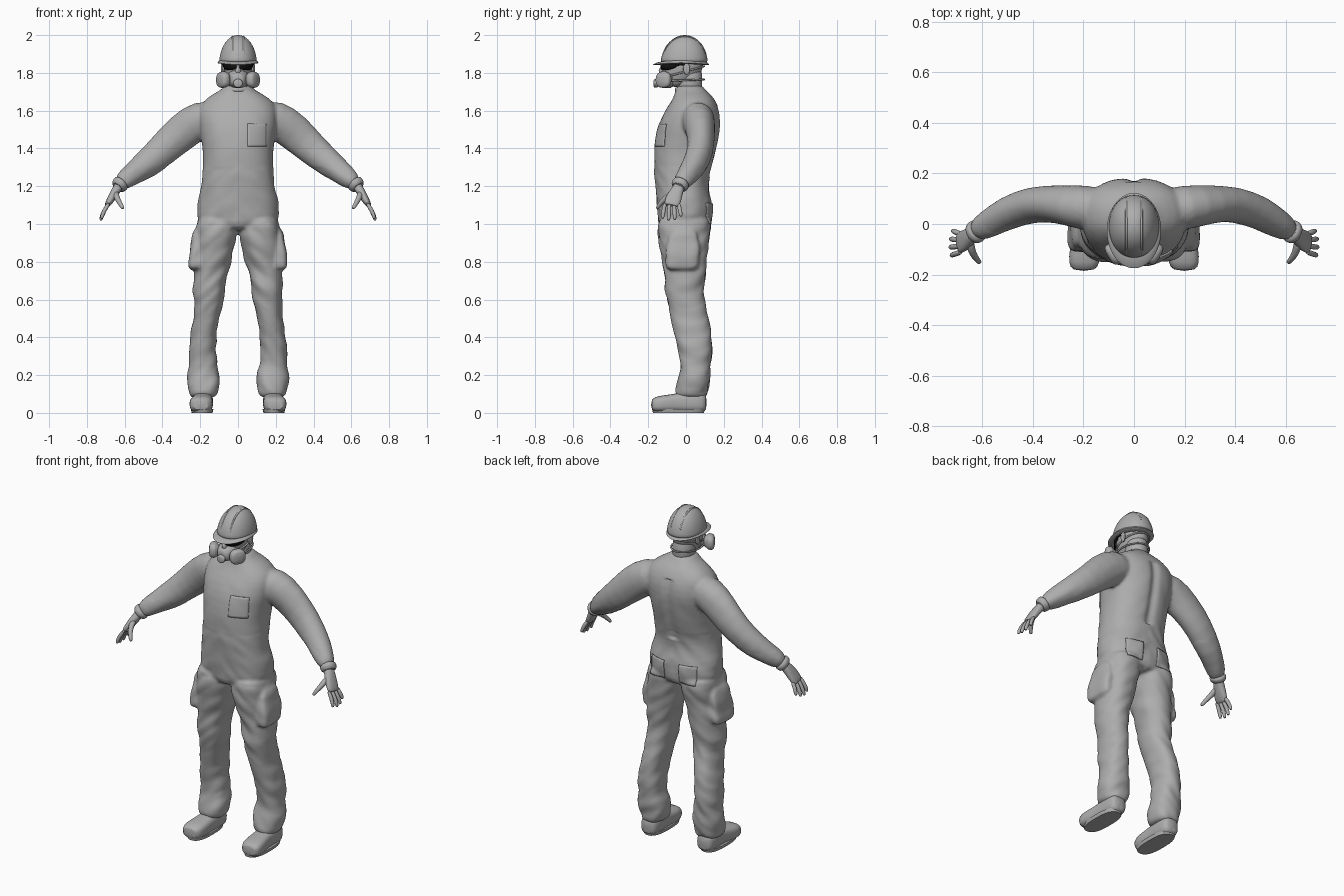
import bpy, bmesh, math
from mathutils import Vector, noise
from mathutils.bvhtree import BVHTree

if "Cube" in bpy.data.objects:
    bpy.data.objects.remove(bpy.data.objects["Cube"])


def material(name, rgb):
    m = bpy.data.materials.new(name)
    m.use_nodes = True
    m.diffuse_color = (*rgb, 1)
    m.node_tree.nodes["Principled BSDF"].inputs["Base Color"].default_value = (*rgb, 1)
    return m


GREY = material("plain grey", (0.42, 0.42, 0.42))
BLACK = material("lens black", (0.005, 0.005, 0.005))
X, Y, Z = Vector((1, 0, 0)), Vector((0, 1, 0)), Vector((0, 0, 1))


def loft(bm, sections, u=X, axis=None, n=2.0, side=1, count=24):
    """Skin superellipse rings; a section is x, y, z, radius along u, radius across."""
    centres = [Vector((s[0] * side, s[1], s[2])) for s in sections]
    rings = []
    for i, (c, s) in enumerate(zip(centres, sections)):
        t = axis or (centres[min(i + 1, len(centres) - 1)] - centres[max(i - 1, 0)]).normalized()
        a = (u - t * u.dot(t)).normalized()
        b = t.cross(a)
        ring = []
        for k in range(count):
            w = math.tau * k / count
            cw, sw = math.cos(w), math.sin(w)
            p = math.copysign(abs(cw) ** (2 / n), cw) * s[3]
            q = math.copysign(abs(sw) ** (2 / n), sw) * s[4]
            ring.append(bm.verts.new(c + a * p + b * q))
        rings.append(ring)
    for r0, r1 in zip(rings, rings[1:]):
        for k in range(count):
            j = (k + 1) % count
            bm.faces.new((r0[k], r0[j], r1[j], r1[k]))
    bm.faces.new(rings[0][::-1])
    bm.faces.new(rings[-1])


def finish(name, bm, mat=GREY, subsurf=1, mirror=False, angle=50):
    bmesh.ops.recalc_face_normals(bm, faces=bm.faces)
    me = bpy.data.meshes.new(name)
    bm.to_mesh(me)
    bm.free()
    me.materials.append(mat)
    ob = bpy.data.objects.new(name, me)
    bpy.context.collection.objects.link(ob)
    if mirror:
        ob.modifiers.new("Mirror", "MIRROR")
    if subsurf:
        ob.modifiers.new("Subdivision", "SUBSURF").levels = subsurf
        ob.modifiers["Subdivision"].render_levels = subsurf
    me.shade_smooth()
    me.set_sharp_from_angle(angle=math.radians(angle))
    return ob


def part(name, sections, **kw):
    keys = ("mat", "subsurf", "mirror", "angle")
    opts = {k: kw.pop(k) for k in keys if k in kw}
    bm = bmesh.new()
    loft(bm, sections, **kw)
    return finish(name, bm, **opts)


def stack(rows, x=0.0):
    """Horizontal rings from z, half width, front y, back y."""
    return [(x, (f + b) / 2, z, w, (b - f) / 2) for z, w, f, b in rows]


# Coverall: torso, sleeves, trouser legs and thigh pockets fused together
suit = bmesh.new()
loft(suit, stack([
    (0.96, .17, -.12, .11), (1.0, .218, -.15, .14), (1.1, .222, -.155, .145),
    (1.17, .2, -.16, .125), (1.22, .193, -.165, .115), (1.3, .187, -.17, .14),
    (1.4, .187, -.17, .165), (1.5, .205, -.155, .185), (1.58, .215, -.125, .185),
    (1.64, .2, -.085, .165), (1.685, .14, -.06, .135), (1.71, .085, -.055, .1),
    (1.74, .07, -.05, .09)]), axis=Z, n=2.3)
ARM = [(.1, .05, 1.555, .09, .09), (.2, .065, 1.56, .09, .105), (.3, .08, 1.485, .075, .1),
       (.4, .08, 1.39, .07, .085), (.5, .045, 1.305, .068, .073), (.575, 0, 1.25, .055, .058),
       (.632, -.035, 1.205, .042, .04)]
# z, inner x, outer x, front y, back y
LEG = [(.075, .12, .25, -.05, .11), (.11, .1, .262, -.06, .118), (.19, .09, .27, -.04, .13),
       (.24, .11, .255, -.03, .13), (.3, .112, .262, -.035, .137), (.4, .12, .255, -.06, .138),
       (.5, .1, .235, -.08, .123), (.6, .077, .23, -.102, .095), (.66, .068, .24, -.112, .09),
       (.72, .058, .235, -.112, .105), (.8, .038, .228, -.12, .108), (.9, .015, .228, -.148, .118),
       (.98, -.005, .225, -.152, .14), (1.06, 0, .21, -.14, .13)]
for side in (1, -1):
    loft(suit, ARM, u=Y, side=side)
    loft(suit, [((i + o) / 2, (f + b) / 2, z, (o - i) / 2, (b - f) / 2) for z, i, o, f, b in LEG],
         axis=Z, n=2.3, side=side)
    loft(suit, [(.21, -.02, .755, .045, .085), (.212, -.02, .78, .052, .092),
                (.21, -.015, .9, .04, .088), (.205, -.01, .985, .03, .075)],
         axis=Z, n=4, side=side)
draft = finish("coverall_draft", suit)
mod = draft.modifiers.new("Fuse", "REMESH")
mod.mode, mod.voxel_size = "VOXEL", 0.009
mod = draft.modifiers.new("Relax", "SMOOTH")
mod.factor, mod.iterations = 0.5, 4
fused = bpy.data.meshes.new_from_object(
    draft.evaluated_get(bpy.context.evaluated_depsgraph_get()))
bpy.data.objects.remove(draft)

# Soft cloth folds, strongest on the trousers
bm = bmesh.new()
bm.from_mesh(fused)
bm.normal_update()
for v in bm.verts:
    amp = .009 if v.co.z < 1.0 else .006 if v.co.z < 1.3 else .002
    fold = noise.noise(Vector((v.co.x * 9, v.co.y * 9, v.co.z * 15 + abs(v.co.x) * 12)))
    v.co += v.normal * amp * fold
    # Hollow along the spine
    if v.co.y > .08 and 1.25 < v.co.z < 1.62:
        v.co.y -= .014 * math.exp(-(v.co.x / .025) ** 2)
tree = BVHTree.FromBMesh(bm)
finish("coverall", bm, subsurf=0, angle=80)


# Sewn patches that follow the cloth
def patch(name, x0, x1, z0, z1, facing, mirror=False):
    bm = bmesh.new()
    n = 10
    grid = []
    for i in range(n + 1):
        for j in range(n + 1):
            p = Vector((x0 + (x1 - x0) * i / n, facing, z0 + (z1 - z0) * j / n))
            hit = tree.ray_cast(p, Y * -facing)[0]
            grid.append(bm.verts.new(hit + Y * facing * .003))
    for i in range(n):
        for j in range(n):
            a = i * (n + 1) + j
            bm.faces.new((grid[a], grid[a + 1], grid[a + n + 2], grid[a + n + 1]))
    ob = finish(name, bm, subsurf=0, mirror=mirror)
    ob.modifiers.new("Thickness", "SOLIDIFY").thickness = .006
    ob.modifiers["Thickness"].offset = 0


patch("chest_pocket", .05, .15, 1.41, 1.53, -1)
patch("hip_pocket", .05, .15, 1.0, 1.11, 1, mirror=True)

# Boots with shafts and soles
part("boot", [(.187, .11, .055, .035, .04), (.187, .09, .057, .053, .055),
              (.187, .03, .058, .057, .058), (.188, -.04, .055, .053, .05),
              (.193, -.1, .049, .062, .046), (.197, -.155, .046, .062, .043),
              (.199, -.186, .042, .045, .03)], axis=Y, n=2.8, mirror=True)
part("boot_shaft", [(.185, .04, .05, .056, .065), (.185, .04, .13, .056, .065)],
     axis=Z, mirror=True)
part("boot_sole", [(.19, -.04, 0, .055, .135), (.19, -.04, .02, .06, .14)],
     axis=Z, n=2.6, subsurf=0, mirror=True)

# Cuffs and hands
part("cuff", [(.612, -.022, 1.222, .046, .045), (.625, -.03, 1.21, .048, .046),
              (.642, -.042, 1.19, .043, .038)], u=Y, mirror=True)
hand = bmesh.new()
loft(hand, [(.62, -.028, 1.215, .03, .026), (.645, -.045, 1.18, .031, .024),
            (.665, -.062, 1.145, .042, .022), (.687, -.075, 1.108, .042, .017),
            (.695, -.078, 1.095, .036, .012)], u=Y, n=2.4)
for k in range(4):
    y = -.11 + k * .023
    reach = (.9, 1, .96, .78)[k]
    spread = (k - 1.5) * .006
    loft(hand, [(.68, y, 1.115, .011, .012),
                (.68 + .033 * reach, y + spread, 1.115 - .05 * reach, .0115, .0115),
                (.68 + .045 * reach, y + spread * 1.5, 1.115 - .085 * reach, .0105, .0105),
                (.68 + .046 * reach, y + spread * 1.6, 1.115 - .098 * reach, .006, .006)],
         u=Y, count=10)
loft(hand, [(.648, -.06, 1.17, .016, .018), (.645, -.1, 1.145, .017, .017),
            (.628, -.132, 1.115, .013, .013), (.612, -.15, 1.088, .011, .011),
            (.608, -.153, 1.08, .006, .006)], u=Y, count=10)
finish("hand", hand, mirror=True)

# Head, neck, nose and ears
part("neck", stack([(1.68, .066, -.05, .09), (1.75, .06, -.05, .085), (1.84, .062, -.04, .09)]), axis=Z)
part("collar", stack([(1.69, .09, -.065, .108), (1.715, .083, -.06, .1), (1.73, .074, -.054, .093)]), axis=Z)
part("head", stack([(1.725, .03, -.09, -.02), (1.745, .05, -.115, .02), (1.785, .067, -.12, .075),
                    (1.83, .076, -.12, .092), (1.88, .078, -.115, .095)]), axis=Z)
part("nose", [(0, -.115, 1.84, .01, .012), (0, -.13, 1.815, .015, .02), (0, -.125, 1.79, .018, .015)], axis=Z)
part("ear", [(.07, .0, 1.82, .016, .028), (.084, .004, 1.822, .02, .034), (.09, .008, 1.823, .013, .026)],
     u=Y, axis=X, mirror=True)

# Hard hat: shell, brim and crown ribs
part("helmet_shell", [(0, -.01 + .004 * math.sin(a), 1.845 + .155 * math.sin(a),
                       .099 * math.cos(a) + .002, .124 * math.cos(a) + .002)
                      for a in (math.pi / 2 * i / 10 for i in range(11))], axis=Z, n=2.1, count=32)
brim = bmesh.new()
loft(brim, [(0, -.012, 1.868, .097, .12), (0, -.022, 1.856, .104, .138),
            (0, -.027, 1.848, .109, .152), (0, -.027, 1.843, .107, .15)], axis=Z, count=40)
for v in brim.verts:
    v.co.z += .008 * (abs(v.co.x) / .1) ** 2 - .004
finish("helmet_brim", brim)


def tube(name, points, radius, cyclic=False):
    cu = bpy.data.curves.new(name, "CURVE")
    cu.dimensions, cu.bevel_depth, cu.bevel_resolution = "3D", radius, 2
    sp = cu.splines.new("POLY")
    sp.points.add(len(points) - 1)
    for p, q in zip(sp.points, points):
        p.co = (*q, 1)
    sp.use_cyclic_u, sp.use_smooth = cyclic, True
    cu.materials.append(GREY)
    bpy.context.collection.objects.link(bpy.data.objects.new(name, cu))


for name, x in (("left_rib", .03), ("right_rib", -.03)):
    tube(name, [(x, -.008 - .116 * math.cos(a), 1.846 + .146 * math.sin(a))
                for a in (math.pi * (.12 + .76 * i / 20) for i in range(21))], .005)

# Safety glasses: two wrapped lenses with temple arms
lens = bmesh.new()
pairs = []
for i in range(13):
    f = i / 12
    a = math.radians(6 + 72 * f)
    x, y = .08 * math.sin(a), -.03 - .105 * math.cos(a)
    drop = .036 * math.sin(math.pi * (.2 + .68 * f)) ** .6
    pairs.append([lens.verts.new((x, y, z)) for z in (1.85, 1.85 - drop)])
for p, q in zip(pairs, pairs[1:]):
    lens.faces.new((p[0], p[1], q[1], q[0]))
ob = finish("glasses_lens", lens, BLACK, subsurf=0, mirror=True)
ob.modifiers.new("Thickness", "SOLIDIFY").thickness = .005
part("glasses_arm", [(.079, -.055, 1.843, .003, .006), (.082, .01, 1.845, .003, .005)],
     axis=Y, mat=BLACK, subsurf=0, mirror=True, count=8)

# Respirator: face cup, valve, side filters and straps
part("mask_cup", [(0, -.06, 1.765, .066, .045), (0, -.1, 1.768, .062, .05), (0, -.13, 1.768, .048, .045),
                  (0, -.152, 1.762, .032, .032), (0, -.158, 1.76, .024, .024)], axis=Y, n=2.3)
part("mask_valve", [(0, -.14, 1.748, .027, .025), (0, -.168, 1.744, .026, .024),
                    (0, -.172, 1.744, .018, .017)], axis=Y)
OUT = Vector((.85, -.5, 0)).normalized()
part("mask_filter", [(.045, -.1, 1.765, .026, .024), (.062, -.11, 1.765, .034, .034),
                     (.068, -.113, 1.765, .045, .044), (.09, -.123, 1.763, .046, .044),
                     (.099, -.128, 1.763, .037, .035), (.1, -.129, 1.763, .024, .022),
                     (.103, -.13, 1.763, .02, .018)], u=Y, axis=OUT, n=2.5, mirror=True)
for name, front, back in (("lower_strap", 1.757, 1.765), ("upper_strap", 1.775, 1.835)):
    tube(name, [(.077 * math.cos(a), -.012 + .108 * math.sin(a),
                 (front + back) / 2 + (back - front) / 2 * math.sin(a))
                for a in (math.tau * i / 32 for i in range(32))], .005, True)
